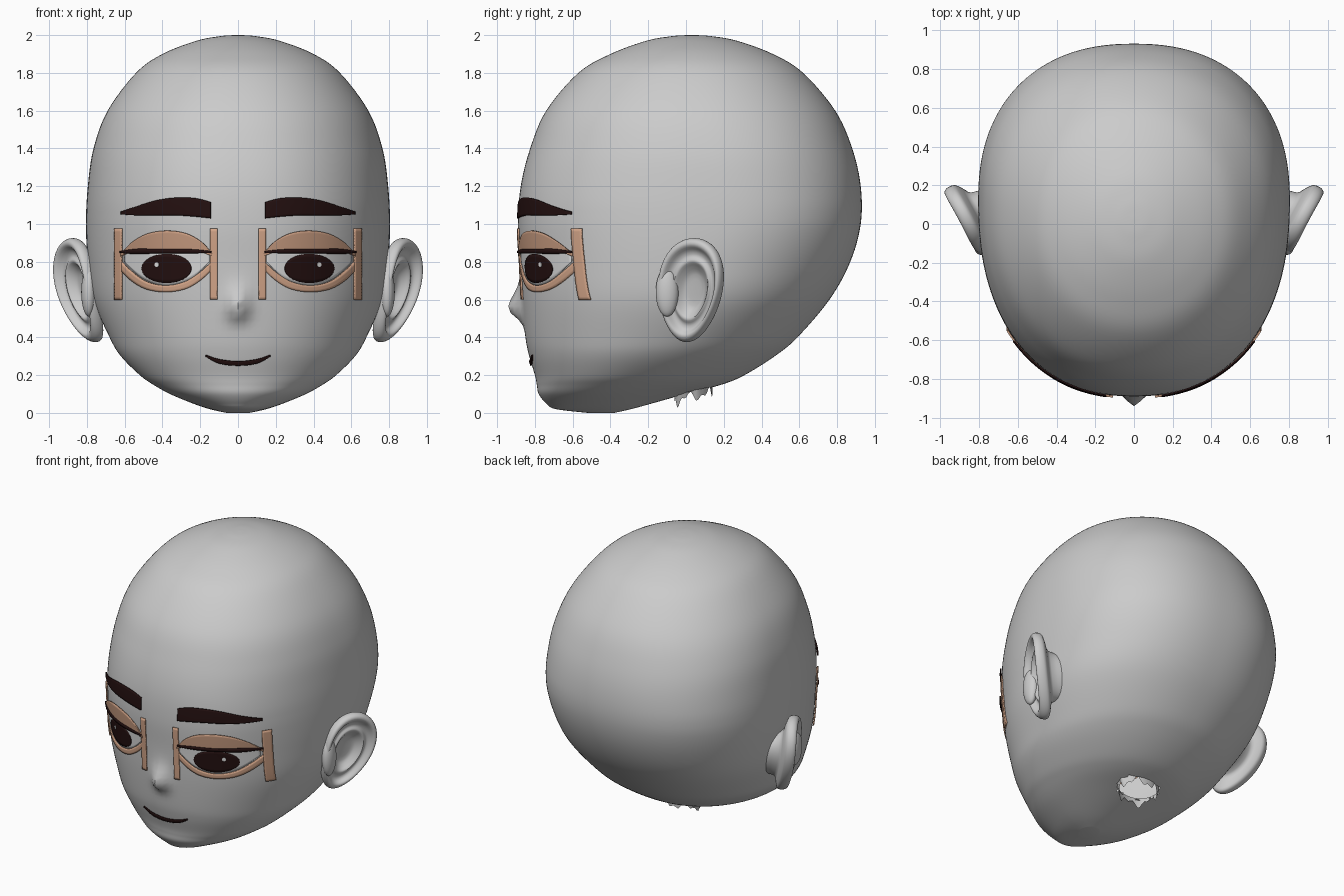
import bpy
import bmesh
import math
from mathutils import Vector
from mathutils.bvhtree import BVHTree

if "Cube" in bpy.data.objects:
    bpy.data.objects.remove(bpy.data.objects["Cube"], do_unlink=True)


def material(name, rgb):
    mat = bpy.data.materials.new(name)
    mat.use_nodes = True
    color = (*rgb, 1)
    mat.diffuse_color = color
    mat.node_tree.nodes["Principled BSDF"].inputs["Base Color"].default_value = color
    return mat


GREY = material("head grey", (0.6, 0.6, 0.6))
WHITE = material("eye white", (0.7, 0.7, 0.7))
DARK = material("dark brown", (0.017, 0.005, 0.005))
TAN = material("eyelid tan", (0.56, 0.32, 0.21))
PEACH = material("frame peach", (0.66, 0.38, 0.25))
SHINE = material("highlight white", (0.9, 0.9, 0.9))


def spline(rows, steps):
    """Smooth rows of numbers, with several steps between neighbours."""
    out = []
    last = len(rows) - 1
    for i in range(last):
        quad = [rows[max(i - 1, 0)], rows[i], rows[i + 1], rows[min(i + 2, last)]]
        for k in range(steps):
            t = k / steps
            out.append([
                b + t / 2 * (c - a + t * (2 * a - 5 * b + 4 * c - d + t * (3 * (b - c) + d - a)))
                for a, b, c, d in zip(*quad)])
    out.append(list(rows[-1]))
    return out


def finish(name, bm, mat, mirror=False, thickness=0):
    bmesh.ops.remove_doubles(bm, verts=bm.verts, dist=1e-5)
    mesh = bpy.data.meshes.new(name)
    bm.to_mesh(mesh)
    bm.free()
    mesh.materials.append(mat)
    obj = bpy.data.objects.new(name, mesh)
    bpy.context.collection.objects.link(obj)
    if thickness:
        mod = obj.modifiers.new("thickness", "SOLIDIFY")
        mod.thickness = thickness
        mod.offset = -1
    if mirror:
        obj.modifiers.new("mirror", "MIRROR")
    bpy.ops.object.select_all(action="DESELECT")
    obj.select_set(True)
    bpy.context.view_layer.objects.active = obj
    bpy.ops.object.shade_smooth_by_angle(angle=math.radians(50))
    return obj


def bridge(bm, rings, closed):
    """Join consecutive rows of vertices with quads."""
    for low, high in zip(rings, rings[1:]):
        count = len(low)
        for i in range(count if closed else count - 1):
            j = (i + 1) % count
            bm.faces.new((low[i], low[j], high[j], high[i]))


# Head sections: height, half width, front y, widest y, back y
HEAD = [
    (0, 0.06, -0.52, -0.45, -0.38), (0.02, 0.15, -0.69, -0.45, -0.29),
    (0.05, 0.24, -0.74, -0.43, -0.18), (0.1, 0.36, -0.78, -0.4, 0),
    (0.15, 0.45, -0.79, -0.35, 0.19), (0.2, 0.52, -0.8, -0.3, 0.31),
    (0.3, 0.62, -0.83, -0.2, 0.47), (0.4, 0.68, -0.85, -0.12, 0.59),
    (0.6, 0.765, -0.87, 0, 0.76), (0.8, 0.795, -0.88, 0.07, 0.87),
    (1, 0.805, -0.89, 0.12, 0.925), (1.2, 0.795, -0.875, 0.12, 0.925),
    (1.4, 0.765, -0.825, 0.1, 0.88), (1.6, 0.69, -0.74, 0.06, 0.79),
    (1.8, 0.54, -0.57, 0.04, 0.62), (1.9, 0.4, -0.4, 0.03, 0.46),
    (1.97, 0.22, -0.21, 0.03, 0.27), (1.995, 0.09, -0.07, 0.03, 0.13),
    (2, 0.01, 0.02, 0.03, 0.04)]
SEGMENTS = 160


def power(value, exponent):
    return math.copysign(abs(value) ** exponent, value)


bm = bmesh.new()
rings = []
for z, width, front, middle, back in spline(HEAD, 6):
    ring = []
    roundness = 2 / (2 + 0.28 * min(1, z, 2.1 - z))
    for i in range(SEGMENTS):
        angle = math.tau * i / SEGMENTS
        x = width * power(math.cos(angle), roundness)
        s = power(math.sin(angle), roundness)
        y = middle + s * (back - middle if s > 0 else middle - front)
        if s < 0:
            # Nose bump, tapering upwards, with a soft bridge
            dz = z - 0.55
            tall = 0.1 if dz > 0 else 0.055
            y -= 0.075 * math.exp(-(x / 0.055) ** 2 - (dz / tall) ** 2)
        ring.append(bm.verts.new((x, y, z)))
    rings.append(ring)
bridge(bm, rings, True)
bm.faces.new(rings[-1])
bm.faces.new(rings[0][::-1])
bm.normal_update()
surface = BVHTree.FromBMesh(bm)

# Neck opening in the underside
NECK_Y, NECK_RX, NECK_RY = 0.04, 0.15, 0.1
hole = []
for face in bm.faces:
    c = face.calc_center_median()
    if c.z < 0.4 and (c.x / NECK_RX) ** 2 + ((c.y - NECK_Y) / NECK_RY) ** 2 < 1:
        hole.append(face)
bmesh.ops.delete(bm, geom=hole, context="FACES")
finish("head", bm, GREY)

# Ragged rim hanging from the neck opening
bm = bmesh.new()
top, bottom = [], []
for i in range(48):
    angle = math.tau * i / 48
    x, y = NECK_RX * math.cos(angle), NECK_Y + NECK_RY * math.sin(angle)
    hit = surface.ray_cast(Vector((x, y, -1)), Vector((0, 0, 1)))[0]
    drop = 0.03 + 0.02 * math.sin(5 * angle) + 0.015 * math.sin(11 * angle)
    top.append(bm.verts.new((x * 1.05, y, hit.z + 0.015)))
    bottom.append(bm.verts.new((x * 0.9, y, hit.z - drop)))
bridge(bm, [bottom, top], True)
finish("neck_rim", bm, GREY)

# Ears: a cupped dish with a rolled rim and a stem running into the head
EAR = [(0.02, -0.05), (0.3, -0.045), (0.45, -0.02), (0.56, 0.005), (0.66, -0.005),
       (0.76, 0.005), (0.86, 0.035), (0.95, 0.035), (1, 0.01), (0.97, -0.025),
       (0.8, -0.05), (0.6, -0.08), (0.5, -0.2)]
along = Vector((0.47, 0.88, 0))
outward = Vector((0.88, -0.47, 0))
bm = bmesh.new()
rings = []
for radius, height in spline(EAR, 3):
    ring = []
    for i in range(56):
        angle = math.tau * i / 56
        v = 0.275 * radius * math.sin(angle)
        u = (0.185 + 0.12 * v) * radius * math.cos(angle) + 0.08 * v
        p = Vector((0.85, 0.025, 0.65 + v)) + along * u + outward * height
        p.x += 0.18 * v - 0.5 * v * v
        ring.append(bm.verts.new(p))
    rings.append(ring)
bridge(bm, rings, True)
bm.faces.new(rings[0])
bmesh.ops.recalc_face_normals(bm, faces=bm.faces)
finish("ears", bm, GREY, mirror=True)

# Small flap in front of each ear canal
bm = bmesh.new()
bmesh.ops.create_uvsphere(bm, u_segments=24, v_segments=16, radius=1)
for vert in bm.verts:
    vert.co = Vector((0.79 + 0.04 * vert.co.x, -0.1 + 0.06 * vert.co.y, 0.64 + 0.13 * vert.co.z))
finish("ear_flaps", bm, GREY, mirror=True)


def plate(name, rows, mat, lift, steps=6, mirror=True, layers=8):
    """Thin plate laid on the face; rows hold x, lower z and upper z."""
    bm = bmesh.new()
    columns = []
    for x, low, high in spline(rows, steps):
        column = []
        for k in range(layers + 1):
            z = low + (high - low) * k / layers
            hit, normal = surface.ray_cast(Vector((x, -3, z)), Vector((0, 1, 0)))[:2]
            column.append(bm.verts.new(hit + normal * lift))
        columns.append(column)
    bridge(bm, [list(row) for row in zip(*columns)], False)
    return finish(name, bm, mat, mirror, min(lift, 0.009))


def disc(x, z, rx, rz, ceiling):
    rows = []
    for i in range(25):
        angle = math.pi * i / 24
        rise = rz * math.sin(angle)
        rows.append((x - rx * math.cos(angle), z - rise, min(z + rise, ceiling)))
    return rows


# Eyes
plate("eye_whites", [(0.15, 0.8, 0.85), (0.25, 0.71, 0.855), (0.38, 0.675, 0.855),
                     (0.5, 0.71, 0.855), (0.6, 0.8, 0.85)], WHITE, 0.004)
plate("irises", disc(0.375, 0.765, 0.13, 0.077, 0.85), DARK, 0.008, steps=2)
plate("eye_highlights", disc(0.425, 0.785, 0.011, 0.013, 1), SHINE, 0.011, steps=1)
plate("upper_eyelids", [(0.135, 0.83, 0.845), (0.19, 0.85, 0.905), (0.27, 0.855, 0.95),
                        (0.37, 0.855, 0.965), (0.47, 0.855, 0.95), (0.55, 0.855, 0.905),
                        (0.61, 0.83, 0.845)], TAN, 0.015)
plate("lash_lines", [(0.14, 0.848, 0.858), (0.25, 0.846, 0.868), (0.4, 0.846, 0.868),
                     (0.52, 0.842, 0.87), (0.61, 0.848, 0.858)], DARK, 0.02, layers=2)

# Eye frames
plate("lower_eye_frames", [(0.13, 0.765, 0.81), (0.2, 0.7, 0.745), (0.28, 0.655, 0.695),
                           (0.38, 0.64, 0.675), (0.48, 0.655, 0.695), (0.56, 0.7, 0.75),
                           (0.63, 0.77, 0.82)], PEACH, 0.009, layers=3)
for label, inner in (("inner", 0.108), ("outer", 0.61)):
    plate(label + "_frame_bars", [(inner, 0.6, 0.975), (inner + 0.038, 0.6, 0.975)],
          PEACH, 0.011, steps=4, layers=24)

# Brows
plate("eyebrows", [(0.143, 1.03, 1.115), (0.22, 1.038, 1.135), (0.32, 1.045, 1.138),
                   (0.42, 1.045, 1.125), (0.52, 1.045, 1.095), (0.61, 1.05, 1.065)],
      DARK, 0.014)

# Mouth
plate("mouth", [(-0.17, 0.3, 0.308), (-0.1, 0.264, 0.285), (0, 0.252, 0.274),
                (0.1, 0.264, 0.285), (0.17, 0.3, 0.308)], DARK, 0.009, mirror=False, layers=3)
